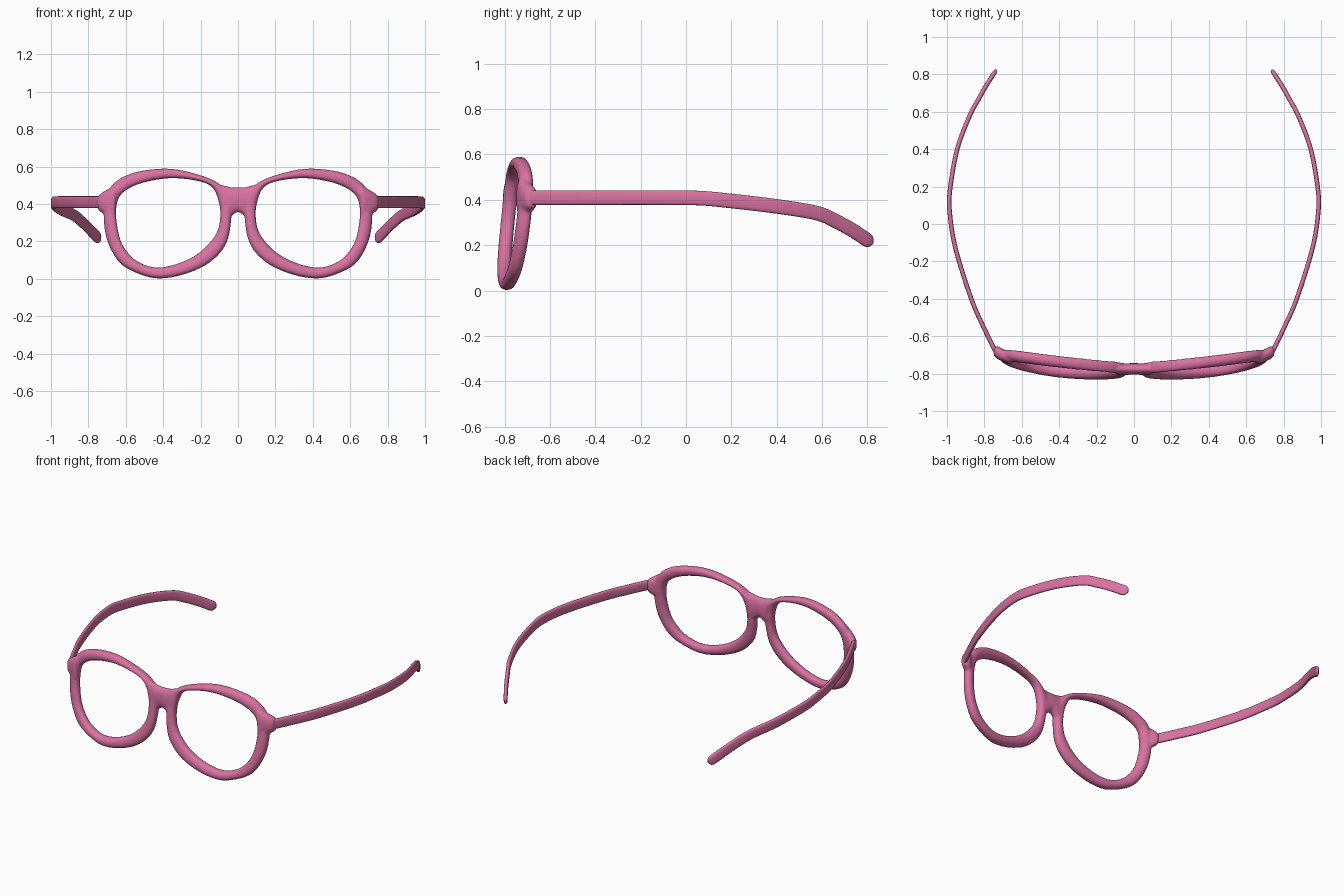
import bpy, bmesh, math
from mathutils import Vector

if "Cube" in bpy.data.objects:
    bpy.data.objects.remove(bpy.data.objects["Cube"])

pink = bpy.data.materials.new("rose pink plastic")
pink.use_nodes = True
pink.diffuse_color = (0.70, 0.17, 0.36, 1)
pink.node_tree.nodes["Principled BSDF"].inputs["Base Color"].default_value = pink.diffuse_color


def spline(points, steps, closed=False):
    """Catmull-Rom samples through tuples of any length."""
    n, out = len(points), []
    pick = (lambda i: points[i % n]) if closed else (lambda i: points[max(0, min(n - 1, i))])
    for i in range(n if closed else n - 1):
        quads = list(zip(pick(i - 1), pick(i), pick(i + 1), pick(i + 2)))
        for s in range(steps):
            t = s / steps
            out.append([0.5 * (2 * b + (c - a) * t + (2 * a - 5 * b + 4 * c - d) * t * t
                               + (3 * b - a - 3 * c + d) * t ** 3) for a, b, c, d in quads])
    if not closed:
        out.append(list(points[-1]))
    return out


def loft(bm, sections, power=1.0, closed=False, sides=20):
    """Skin rounded sections given as centre, half-axis, half-axis."""
    def bulge(v):
        return math.copysign(abs(v) ** power, v)
    rings = []
    for centre, u, v in sections:
        angles = [2 * math.pi * k / sides for k in range(sides)]
        rings.append([bm.verts.new(centre + u * bulge(math.cos(a)) + v * bulge(math.sin(a)))
                      for a in angles])
    pairs = list(zip(rings, rings[1:]))
    if closed:
        pairs.append((rings[-1], rings[0]))
    else:
        bm.faces.new(rings[0])
        bm.faces.new(rings[-1])
    for a, b in pairs:
        for k in range(sides):
            j = (k + 1) % sides
            bm.faces.new((a[k], a[j], b[j], b[k]))


def finish(bm, name):
    bmesh.ops.recalc_face_normals(bm, faces=bm.faces)
    mesh = bpy.data.meshes.new(name)
    bm.to_mesh(mesh)
    bm.free()
    mesh.materials.append(pink)
    for poly in mesh.polygons:
        poly.use_smooth = True
    obj = bpy.data.objects.new(name, mesh)
    bpy.context.collection.objects.link(obj)
    return obj


def on_sheet(side, x, z):
    """Point on the tilted, gently wrapped surface of the front."""
    return Vector((side * x, -0.817 + 0.1 * z + 0.15 * x * x, z))


# Rim stations: inner x, z and outer x, z
RIM = [(.095, .345, .035, .33), (.11, .435, .04, .44), (.15, .50, .11, .515),
       (.25, .53, .23, .563), (.38, .537, .38, .59), (.52, .51, .55, .57),
       (.61, .465, .66, .515), (.645, .41, .71, .43), (.65, .32, .717, .30),
       (.625, .20, .692, .185), (.565, .115, .628, .081), (.49, .072, .52, .023),
       (.41, .062, .41, .002), (.30, .09, .27, .03), (.195, .15, .145, .092),
       (.115, .245, .062, .19)]
# Bridge stations: x, bottom z, top z
BRIDGE = [(0, .358, .489), (.02, .348, .489), (.045, .33, .492), (.085, .33, .503)]
# Hinge block stations: x, y, half depth, half height
HINGE = [(.66, -.725, .026, .09), (.70, -.703, .034, .071),
         (.73, -.688, .034, .052), (.75, -.682, .024, .036)]
# Temple arm path
TEMPLE = [(.732, -.70, .41), (.80, -.56, .41), (.87, -.40, .41), (.953, -.135, .41),
          (.984, .05, .408), (.984, .18, .397), (.945, .40, .371), (.88, .575, .342),
          (.835, .66, .306), (.79, .74, .262), (.737, .822, .207)]

# Front frame: two rims, bridge and hinge blocks fused into one smooth body
bm = bmesh.new()
depth = Vector((0, .031, 0))
for side in (1, -1):
    sections = []
    for ix, iz, ox, oz in spline(RIM, 6, closed=True):
        inner, outer = on_sheet(side, ix, iz), on_sheet(side, ox, oz)
        sections.append(((inner + outer) / 2, (outer - inner) / 2, depth))
    loft(bm, sections, power=0.9, closed=True)
    loft(bm, [(Vector((side * x, y, .407)), Vector((0, hy, 0)), Vector((0, 0, hz)))
              for x, y, hy, hz in spline(HINGE, 4)], power=0.8)
half = spline(BRIDGE, 4)
span = [(-x, lo, hi) for x, lo, hi in reversed(half[1:])] + half
loft(bm, [(on_sheet(1, x, (lo + hi) / 2), depth, Vector((0, 0, (hi - lo) / 2)))
          for x, lo, hi in span], power=0.9)
front = finish(bm, "front_frame")
remesh = front.modifiers.new("fuse", 'REMESH')
remesh.mode = 'VOXEL'
remesh.voxel_size = 0.008
remesh.use_smooth_shade = True
smooth = front.modifiers.new("soften", 'SMOOTH')
smooth.factor = 0.5
smooth.iterations = 4

# Temple arms: thin flat bars with rounded tips
for side, name in ((1, "left_temple"), (-1, "right_temple")):
    bm = bmesh.new()
    path = [Vector((side * x, y, z)) for x, y, z in spline(TEMPLE, 8)]
    sections = []
    for i, p in enumerate(path):
        along = (path[min(i + 1, len(path) - 1)] - path[max(i - 1, 0)]).normalized()
        across = along.cross(Vector((0, 0, 1))).normalized()
        up = across.cross(along)
        left = (path[-1] - p).length
        round_off = math.sqrt(max(0.02, 1 - max(0, 1 - left / .032) ** 2))
        sections.append((p, across * .012 * max(round_off, .5), up * .032 * round_off))
    loft(bm, sections, power=0.7)
    finish(bm, name)
